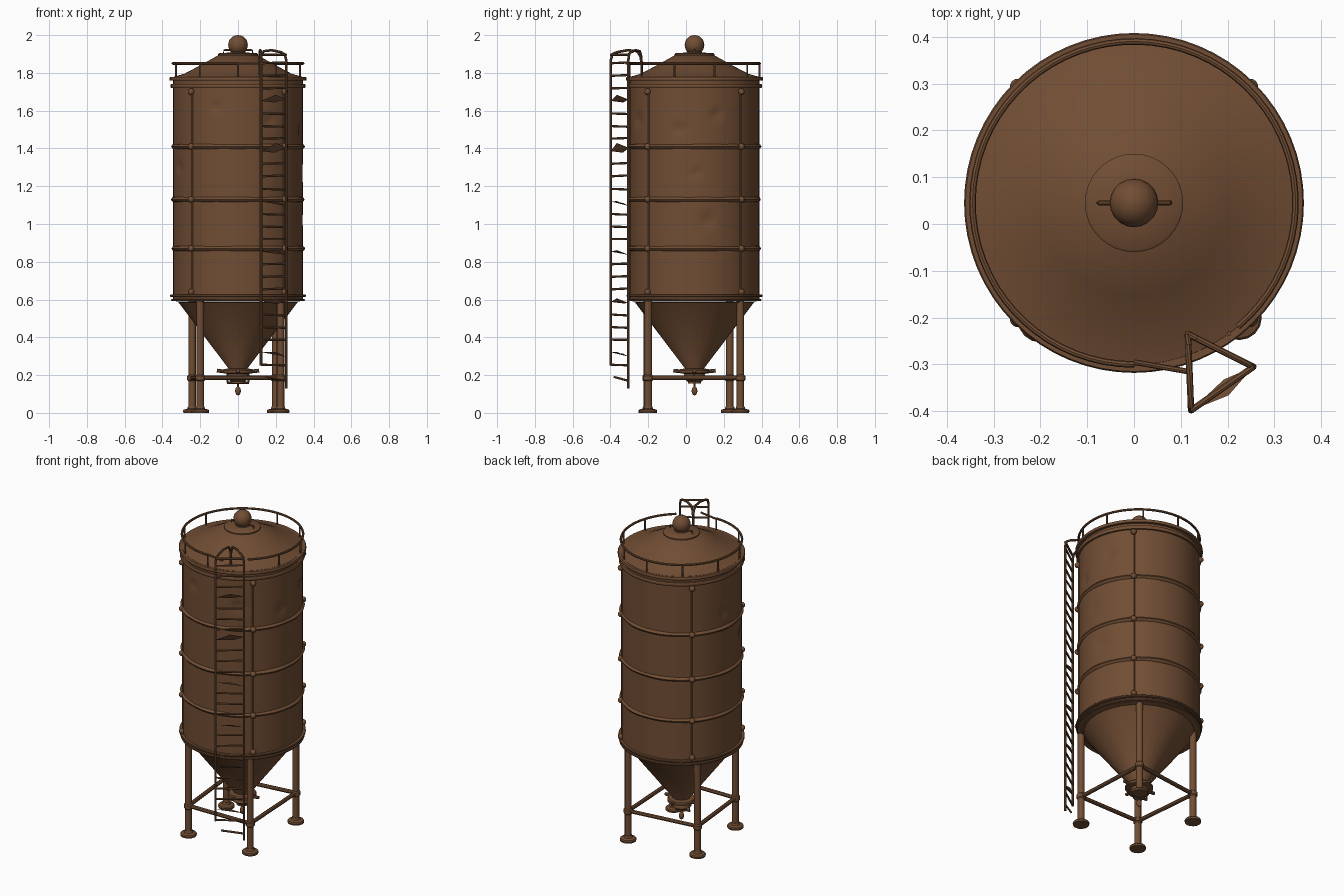
import bpy, bmesh, math, random
from mathutils import Vector

if "Cube" in bpy.data.objects:
    bpy.data.objects.remove(bpy.data.objects["Cube"], do_unlink=True)

random.seed(4)
CY = 0.045          # the tank axis sits slightly behind the origin
TAU = math.tau

rust = bpy.data.materials.new("rusty_brown")
rust.use_nodes = True
COLOR = (0.165, 0.075, 0.034, 1)
rust.diffuse_color = COLOR
bsdf = rust.node_tree.nodes["Principled BSDF"]
bsdf.inputs["Base Color"].default_value = COLOR
bsdf.inputs["Roughness"].default_value = 0.8


def finish(name, bm, smooth=True):
    bmesh.ops.recalc_face_normals(bm, faces=bm.faces)
    mesh = bpy.data.meshes.new(name)
    bm.to_mesh(mesh)
    bm.free()
    mesh.materials.append(rust)
    ob = bpy.data.objects.new(name, mesh)
    bpy.context.collection.objects.link(ob)
    if smooth:
        bpy.ops.object.select_all(action='DESELECT')
        bpy.context.view_layer.objects.active = ob
        ob.select_set(True)
        bpy.ops.object.shade_smooth_by_angle(angle=math.radians(35))
    return ob


def lathe(name, profile, sides=48, center=(0, CY), shape=None):
    """Revolve (radius, height) pairs about a vertical axis."""
    bm = bmesh.new()
    rings = []
    for r, z in profile:
        ring = []
        for i in range(sides):
            a = TAU * i / sides
            rr = shape(r, a, z) if shape else r
            ring.append(bm.verts.new((center[0] + rr * math.cos(a),
                                      center[1] + rr * math.sin(a), z)))
        rings.append(ring)
    for low, high in zip(rings, rings[1:]):
        for i in range(sides):
            j = (i + 1) % sides
            bm.faces.new((low[i], low[j], high[j], high[i]))
    bm.faces.new(rings[0][::-1])
    bm.faces.new(rings[-1])
    return finish(name, bm)


def tube(name, points, radius, cyclic=False, sides=8):
    """Sweep a round section along a path, capped at the ends."""
    pts = [Vector(p) for p in points]
    n = len(pts)
    bm = bmesh.new()
    rings = []
    for i, p in enumerate(pts):
        a = pts[i - 1] if (i or cyclic) else p
        b = pts[(i + 1) % n] if (i < n - 1 or cyclic) else p
        t = (b - a).normalized()
        up = Vector((0, 0, 1)) if abs(pts[0].z - pts[-1].z) < 0.01 and n != 2 else Vector((0.6, 0.8, 0.05))
        u = t.cross(up)
        if u.length < 0.1:
            u = t.cross(Vector((0.8, -0.6, 0)))
        u.normalize()
        v = t.cross(u)
        rings.append([bm.verts.new(p + radius * (u * math.cos(TAU * k / sides) + v * math.sin(TAU * k / sides)))
                      for k in range(sides)])
    pairs = list(zip(rings, rings[1:])) + ([(rings[-1], rings[0])] if cyclic else [])
    for r1, r2 in pairs:
        for k in range(sides):
            m = (k + 1) % sides
            bm.faces.new((r1[k], r1[m], r2[m], r2[k]))
    if not cyclic:
        bm.faces.new(rings[0])
        bm.faces.new(rings[-1])
    return finish(name, bm)


def ball(name, loc, r, stretch=1.0):
    bm = bmesh.new()
    bmesh.ops.create_uvsphere(bm, u_segments=20, v_segments=12, radius=r)
    for v in bm.verts:
        v.co = Vector((v.co.x, v.co.y, v.co.z * stretch)) + Vector(loc)
    return finish(name, bm)


def polar(r, a, z):
    return (r * math.cos(a), CY + r * math.sin(a), z)


# Tank wall with shallow dents: angle in degrees, height, size
dents = [(20, 1.58, 0.05), (-14, 1.5, 0.05), (2, 1.27, 0.04), (12, 1.02, 0.07),
         (-60, 1.55, 0.06), (-110, 1.62, 0.04), (205, 1.3, 0.05), (170, 1.5, 0.04)]


def dented(r, a, z):
    for deg, dz, size in dents:
        d = math.radians(deg) - a
        d = math.atan2(math.sin(d), math.cos(d)) * r
        r -= 0.012 * math.exp(-(d * d + (z - dz) ** 2) / (size * size * 0.3))
    return r


lathe("tank_wall", [(0.343, 0.6 + 1.16 * i / 58) for i in range(59)], 96, shape=dented)

# Reinforcing bands, with a slightly battered outline
def battered(r, a, z):
    return r + 0.002 * math.sin(5 * a + 9 * z) + 0.0015 * math.sin(11 * a)


for z in (0.87, 1.13, 1.41):
    lathe("wall_band", [(0.335, z - 0.016), (0.348, z - 0.01), (0.354, z),
                        (0.348, z + 0.01), (0.335, z + 0.016)], 64, shape=battered)

# Heavy rims at the bottom and top of the wall
for z, r, h in ((0.598, 0.354, 0.012), (0.62, 0.36, 0.012), (1.73, 0.357, 0.022), (1.768, 0.363, 0.018)):
    lathe("tank_rim", [(0.3, z - h / 2), (r - 0.003, z - h / 2), (r, z - h / 4),
                       (r, z + h / 4), (r - 0.003, z + h / 2), (0.3, z + h / 2)], 64)

# Vertical seams with knobs
for k in range(4):
    a = math.radians(45 + 90 * k)
    tube("wall_seam", [polar(0.343, a, 0.62), polar(0.343, a, 1.73)], 0.006)
    for z in (0.64, 0.87, 1.13, 1.41, 1.7):
        ball("seam_knob", polar(0.351, a, z), 0.017)

# Roof, hatch and ball vent
lathe("roof", [(0.35, 1.765), (0.345, 1.778), (0.285, 1.795), (0.2, 1.84), (0.1, 1.896), (0.04, 1.9)], 64)
lathe("roof_hatch", [(0.105, 1.885), (0.105, 1.9), (0.1, 1.904), (0.04, 1.908), (0.034, 1.925)], 32)
ball("roof_vent", (0, CY, 1.948), 0.052)
tube("hatch_handle", [(-0.078, CY, 1.9), (-0.076, CY, 1.92), (0, CY, 1.924),
                      (0.076, CY, 1.92), (0.078, CY, 1.9)], 0.005)

# Guard rail, open at the ladder
start, end = math.radians(-50), math.radians(270)
tube("guard_rail", [polar(0.345, start + (end - start) * i / 60, 1.85) for i in range(61)], 0.007)
for k in range(10):
    a = TAU * (k / 10 + 0.25)
    tube("rail_post", [polar(0.345, a, 1.77), polar(0.345, a, 1.85)], 0.005)
tube("rail_end", [(0, -0.295, 1.85), (0.115, -0.315, 1.85)], 0.006)

# Hopper and outlet
lathe("hopper", [(0.335, 0.59), (0.315, 0.585), (0.05, 0.235), (0.045, 0.19)], 32)
lathe("outlet_flange", [(0.05, 0.235), (0.075, 0.232), (0.08, 0.225), (0.08, 0.212), (0.05, 0.205)], 24)
lathe("outlet_collar", [(0.05, 0.21), (0.058, 0.195), (0.058, 0.182), (0.035, 0.165), (0.035, 0.155)], 24)
for k in range(4):
    a = TAU * k / 4
    tube("flange_lug", [polar(0.06, a, 0.218), polar(0.112, a, 0.224)], 0.01)
for x in (-0.055, 0.055):
    tube("outlet_link", [(x, CY, 0.22), (x, CY, 0.16)], 0.005)
tube("outlet_bar", [(-0.058, CY, 0.16), (0.058, CY, 0.16)], 0.007)
tube("outlet_rod", [(0, CY, 0.17), (0, CY, 0.12)], 0.005)
ball("outlet_weight", (0, CY, 0.117), 0.015, 1.6)

# Legs, feet and cross braces
legs = [(0.225, -0.2), (0.2, 0.288), (-0.243, 0.232), (-0.2, -0.205)]
for i, (x, y) in enumerate(legs):
    tube("leg", [(x, y, 0.01), (x, y, 0.6)], 0.02, sides=12)
    lathe("foot", [(0.046, 0), (0.048, 0.01), (0.044, 0.017), (0.026, 0.022), (0.022, 0.035)], 16, (x, y))
    lathe("leg_collar", [(0.02, 0.168), (0.026, 0.174), (0.026, 0.196), (0.02, 0.202)], 12, (x, y))
    nx, ny = legs[(i + 1) % 4]
    tube("leg_brace", [(x, y, 0.185), (nx, ny, 0.185)], 0.012)

# Ladder rails curving over onto the roof
outer, inner, landing = Vector((0.122, -0.398, 0)), Vector((0.255, -0.305, 0)), Vector((0.115, -0.235, 0))
for name, foot, low in (("ladder_rail_outer", outer, 0.25), ("ladder_rail_inner", inner, 0.13)):
    path = [foot + Vector((0, 0, low)), foot + Vector((0, 0, 1.87))]
    for t, z in ((0.06, 1.9), (0.2, 1.91), (0.55, 1.92), (0.85, 1.915), (0.96, 1.89), (1, 1.85), (1, 1.78)):
        path.append(foot.lerp(landing, t) + Vector((0, 0, z)))
    tube(name, path, 0.007)
tube("ladder_top", [outer + Vector((0, 0, 1.895)), inner + Vector((0, 0, 1.895))], 0.007)

# Rungs, some of them twisted into flat shards
for i in range(25):
    z = 0.255 + 0.0665 * i
    if i % 4 == 1 and i < 22:
        bm = bmesh.new()
        tilt = random.uniform(-0.03, 0.03)
        corners = [outer + Vector((0, 0, z)), outer.lerp(inner, 0.45) + Vector((0.02, -0.01, z + 0.025 + tilt)),
                   inner + Vector((0, 0, z + tilt)), outer.lerp(inner, 0.6) + Vector((-0.01, 0.01, z - 0.008))]
        bm.faces.new([bm.verts.new(c) for c in corners[:3]])
        bm.verts.ensure_lookup_table()
        bm.faces.new((bm.verts[0], bm.verts[2], bm.verts.new(corners[3])))
        finish("bent_rung", bm, smooth=False)
    else:
        sag = random.uniform(-0.006, 0.006)
        tube("rung", [outer + Vector((0, 0, z)), inner + Vector((0, 0, z + sag))], 0.006, sides=6)
tube("broken_rung", [inner + Vector((0, 0, 0.17)), outer.lerp(inner, 0.2) + Vector((0, 0, 0.19))], 0.006, sides=6)
